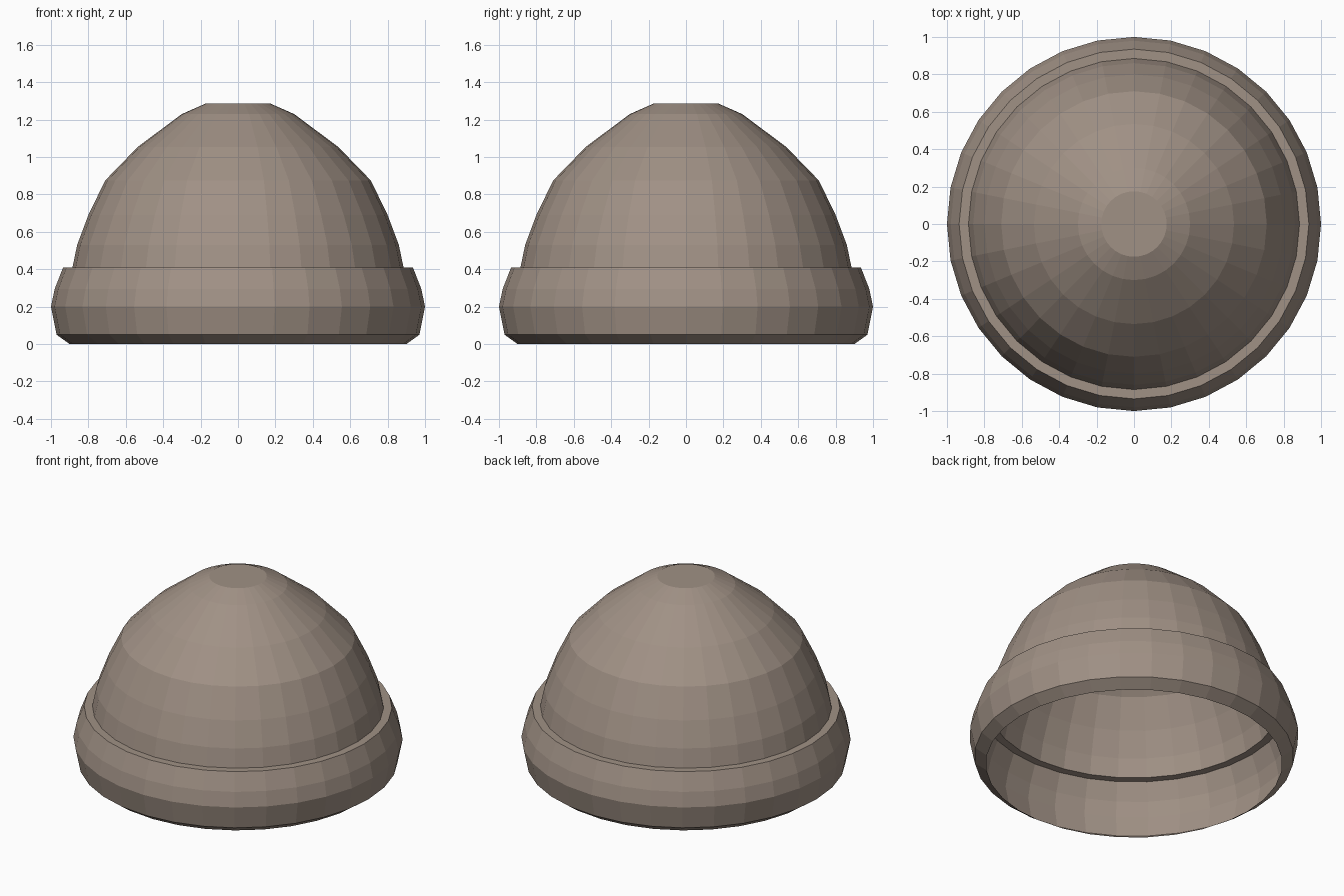
import bpy, bmesh, math

if "Cube" in bpy.data.objects:
    bpy.data.objects.remove(bpy.data.objects["Cube"])

SIDES = 32

wool = bpy.data.materials.new("taupe_wool")
wool.diffuse_color = (0.352, 0.283, 0.235, 1.0)
wool.use_nodes = True
wool.node_tree.nodes["Principled BSDF"].inputs["Base Color"].default_value = wool.diffuse_color


def revolve(name, profile, cap_top=False):
    """Spin a (radius, height) profile, listed bottom to top, into an open faceted shell."""
    bm = bmesh.new()
    rings = []
    for r, z in profile:
        rings.append([bm.verts.new((r * math.cos(2 * math.pi * i / SIDES),
                                    r * math.sin(2 * math.pi * i / SIDES), z))
                      for i in range(SIDES)])
    for low, high in zip(rings, rings[1:]):
        for i in range(SIDES):
            j = (i + 1) % SIDES
            bm.faces.new((low[i], low[j], high[j], high[i]))
    if cap_top:
        bm.faces.new(rings[-1])
    mesh = bpy.data.meshes.new(name)
    bm.to_mesh(mesh)
    bm.free()
    mesh.materials.append(wool)
    obj = bpy.data.objects.new(name, mesh)
    bpy.context.collection.objects.link(obj)
    return obj


# Folded cuff, open underneath, ending in a narrow ledge that meets the crown
revolve("cuff", [(0.90, 0.0), (0.97, 0.05), (1.0, 0.20), (0.98, 0.295),
                 (0.935, 0.41), (0.885, 0.41)])

# Rounded crown with a small flat top
revolve("crown", [(0.885, 0.41), (0.86, 0.53), (0.80, 0.69), (0.71, 0.875),
                  (0.535, 1.055), (0.30, 1.23), (0.175, 1.285)], cap_top=True)
